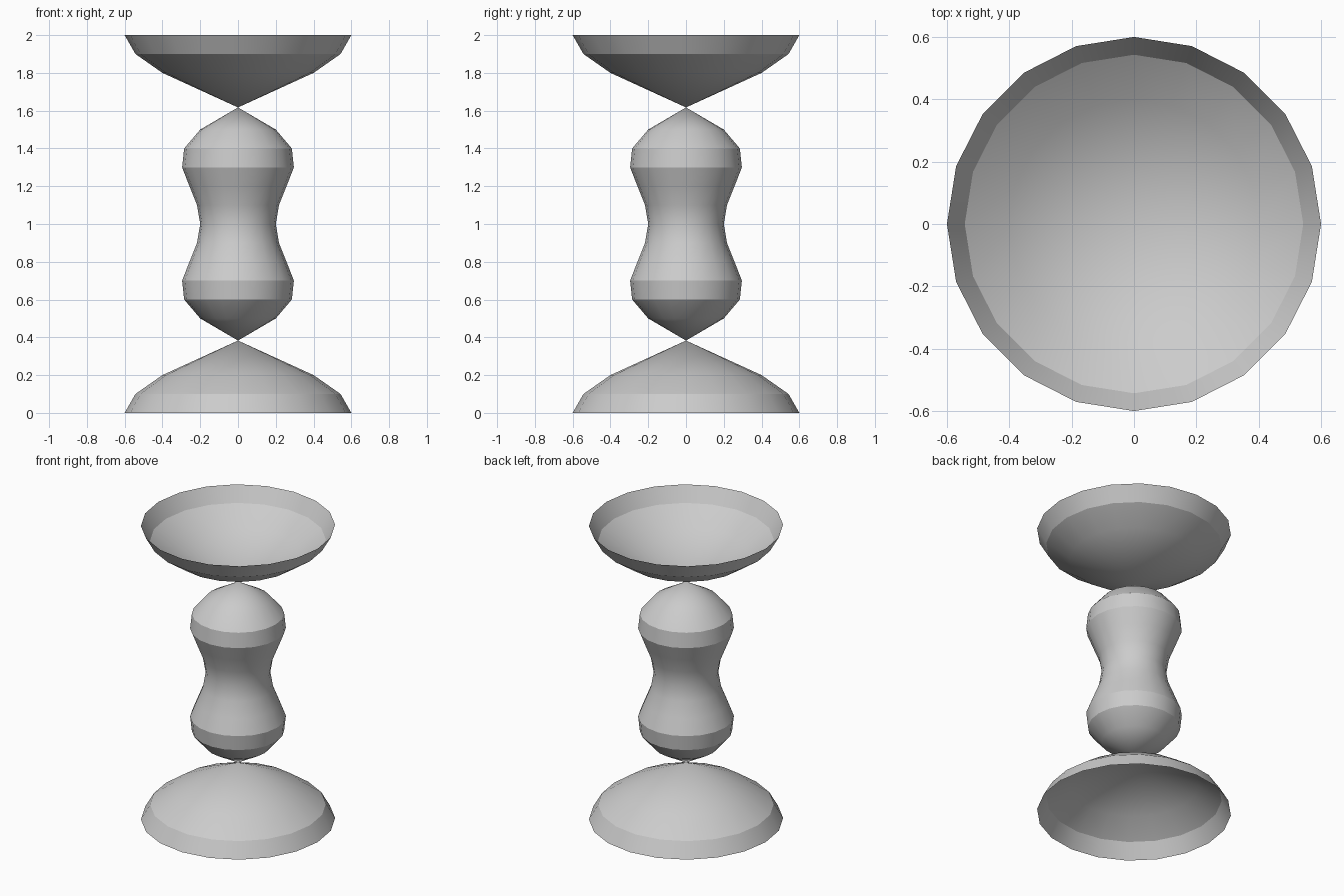
import bpy
import bmesh
import math

cube = bpy.data.objects.get("Cube")
if cube:
    bpy.data.objects.remove(cube, do_unlink=True)

SIDES = 20
TIP = 0.383

grey = bpy.data.materials.new("plain grey")
grey.use_nodes = True
colour = (0.6, 0.6, 0.6, 1)
grey.diffuse_color = colour
grey.node_tree.nodes["Principled BSDF"].inputs["Base Color"].default_value = colour


def lathe(name, profile):
    """Spin (radius, height) points around z; zero radius becomes one tip vertex."""
    bm = bmesh.new()
    rings = []
    for r, z in profile:
        count = SIDES if r > 0 else 1
        rings.append([bm.verts.new((r * math.cos(math.tau * i / SIDES),
                                    r * math.sin(math.tau * i / SIDES), z))
                      for i in range(count)])
    for low, high in zip(rings, rings[1:]):
        for i in range(SIDES):
            j = (i + 1) % SIDES
            corners = [low[i % len(low)], low[j % len(low)],
                       high[j % len(high)], high[i % len(high)]]
            bm.faces.new(list(dict.fromkeys(corners)))
    mesh = bpy.data.meshes.new(name)
    bm.to_mesh(mesh)
    bm.free()
    mesh.materials.append(grey)
    obj = bpy.data.objects.new(name, mesh)
    bpy.context.collection.objects.link(obj)
    bpy.ops.object.select_all(action="DESELECT")
    obj.select_set(True)
    bpy.context.view_layer.objects.active = obj
    bpy.ops.object.shade_smooth_by_angle(angle=math.radians(24))


def mirrored(profile):
    return [(r, 2 - z) for r, z in reversed(profile)]


# Open flared foot and the matching open bowl
flare = [(0.6, 0), (0.543, 0.1), (0.4, 0.2), (0, TIP)]
lathe("foot", flare)
lathe("bowl", mirrored(flare))

# Waisted stem, pointed at both ends
half = [(0, TIP), (0.2, 0.5), (0.285, 0.6), (0.296, 0.7), (0.257, 0.8), (0.217, 0.9)]
lathe("stem", half + [(0.2, 1)] + mirrored(half))
